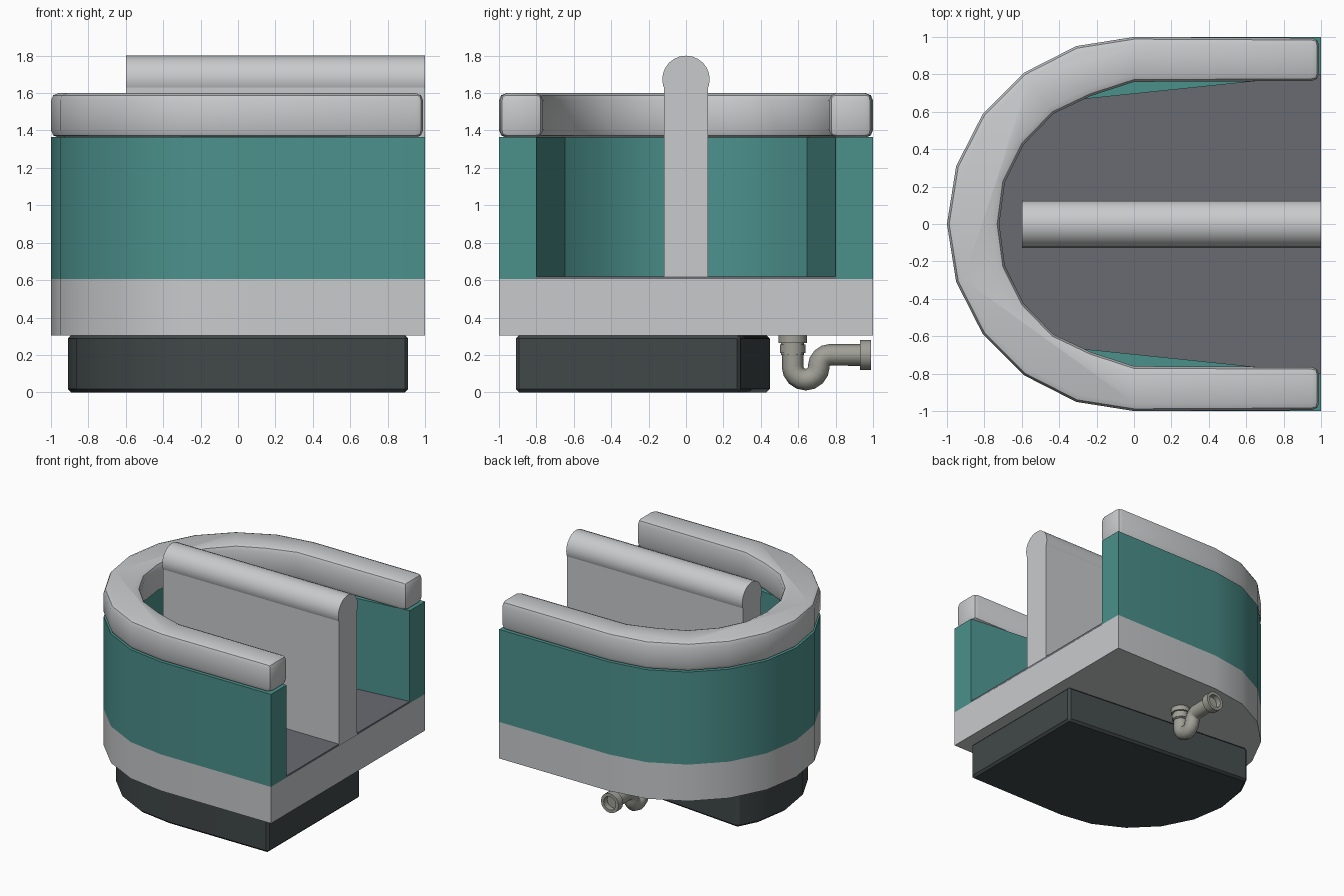
import bpy, bmesh
from math import sin, cos, pi, radians
from mathutils import Vector, Matrix

cube = bpy.data.objects.get("Cube")
if cube:
    bpy.data.objects.remove(cube, do_unlink=True)


def material(name, r, g, b):
    m = bpy.data.materials.new(name)
    m.use_nodes = True
    m.diffuse_color = (r, g, b, 1)
    m.node_tree.nodes["Principled BSDF"].inputs["Base Color"].default_value = (r, g, b, 1)
    return m


GREY = material("light grey", 0.58, 0.59, 0.6)
TEAL = material("teal", 0.07, 0.28, 0.26)
FLOOR = material("floor grey", 0.14, 0.145, 0.165)
DARK = material("dark plinth", 0.053, 0.065, 0.065)
PIPE = material("pipe grey", 0.35, 0.35, 0.31)


def finish(obj, mat, bevel=0, segments=2, angle=30):
    """Material, optional bevel and smooth shading."""
    obj.data.materials.clear()
    obj.data.materials.append(mat)
    bpy.ops.object.select_all(action="DESELECT")
    obj.select_set(True)
    bpy.context.view_layer.objects.active = obj
    if bevel:
        mod = obj.modifiers.new("Bevel", "BEVEL")
        mod.width = bevel
        mod.segments = segments
        mod.limit_method = "ANGLE"
        mod.angle_limit = radians(40)
        bpy.ops.object.modifier_apply(modifier=mod.name)
    bpy.ops.object.shade_smooth_by_angle(angle=radians(angle))
    return obj


def from_bmesh(name, bm):
    bmesh.ops.recalc_face_normals(bm, faces=bm.faces)
    mesh = bpy.data.meshes.new(name)
    bm.to_mesh(mesh)
    bm.free()
    obj = bpy.data.objects.new(name, mesh)
    bpy.context.collection.objects.link(obj)
    return obj


def prism(name, points, offset):
    """Closed outline of 3D points extruded by an offset."""
    bm = bmesh.new()
    face = bm.faces.new([bm.verts.new(p) for p in points])
    ext = bmesh.ops.extrude_face_region(bm, geom=[face])
    verts = [v for v in ext["geom"] if isinstance(v, bmesh.types.BMVert)]
    bmesh.ops.translate(bm, verts=verts, vec=Vector(offset))
    return from_bmesh(name, bm)


def slab(name, outline, z0, z1):
    return prism(name, [(x, y, z0) for x, y in outline], (0, 0, z1 - z0))


def arc(r, first=0, last=10):
    """Ten-sided half circle bulging to -x, from +y round to -y."""
    return [(-r * sin(i * pi / 10), r * cos(i * pi / 10)) for i in range(first, last + 1)]


outer = [(1, 1)] + arc(1) + [(1, -1)]
inner = [(1, 0.8)] + arc(0.8, 2, 8) + [(1, -0.8)]

# Platform, floor and surrounding wall
finish(slab("platform", outer, 0.305, 0.605), GREY)
finish(slab("floor", inner, 0.6, 0.62), FLOOR)
finish(slab("wall", outer + inner[::-1], 0.605, 1.365), TEAL)

# Rounded rail on top of the wall
half = [(0, 0.76), (-0.23, 0.685), (-0.43, 0.59), (-0.59, 0.425), (-0.69, 0.225)]
rail_inner = ([(0.99, 0.765)] + half + [(-0.72, 0)]
              + [(x, -y) for x, y in half[::-1]] + [(0.99, -0.765)])
rail_outer = [(0.99, 0.995)] + arc(1) + [(0.99, -0.995)]
finish(slab("rail", rail_outer + rail_inner[::-1], 1.362, 1.6), GREY, 0.04)

# Plinth cut short at the back
plinth = [(0.91, 0.29), (-0.78, 0.45)] + arc(0.91, 4) + [(0.91, -0.91)]
finish(slab("plinth", plinth, 0, 0.305), DARK, 0.018, 1)

# Dividing panel with a round cap
panel = [(-0.6, y, z) for y, z in ((-0.118, 0.61), (0.118, 0.61), (0.118, 1.67), (-0.118, 1.67))]
finish(prism("divider_panel", panel, (1.6, 0, 0)), GREY)
cap = [(-0.6, 0.127 * cos(i * pi / 12), 1.673 + 0.127 * sin(i * pi / 12)) for i in range(24)]
finish(prism("divider_cap", cap, (1.6, 0, 0)), GREY)

# Drain pipe: down, round a trap, then out to the back
path = [(0.57, 0.3)]
path += [(0.64 - 0.07 * cos(i * pi / 8), 0.138 - 0.07 * sin(i * pi / 8)) for i in range(9)]
path += [(0.77 - 0.06 * cos(i * pi / 8), 0.14 + 0.06 * sin(i * pi / 8)) for i in range(1, 5)]
path += [(0.945, 0.2)]
curve = bpy.data.curves.new("drain_pipe", "CURVE")
curve.dimensions = "3D"
curve.bevel_depth = 0.058
curve.bevel_resolution = 2
curve.use_fill_caps = True
spline = curve.splines.new("POLY")
spline.points.add(len(path) - 1)
for point, (y, z) in zip(spline.points, path):
    point.co = (0, y, z, 1)
pipe = bpy.data.objects.new("drain_pipe", curve)
bpy.context.collection.objects.link(pipe)
bpy.ops.object.select_all(action="DESELECT")
pipe.select_set(True)
bpy.context.view_layer.objects.active = pipe
bpy.ops.object.convert(target="MESH")
finish(bpy.context.object, PIPE, angle=50)


def collar(name, radius, depth, centre, along_y=False, recess=0):
    """Short ring around the pipe, optionally hollowed at its outer end."""
    bm = bmesh.new()
    bmesh.ops.create_cone(bm, cap_ends=True, segments=16, radius1=radius,
                          radius2=radius, depth=depth)
    if recess:
        top = max(bm.faces, key=lambda f: f.calc_center_median().z)
        bmesh.ops.inset_region(bm, faces=[top], thickness=0.025)
        hole = bmesh.ops.extrude_discrete_faces(bm, faces=[top])["faces"][0]
        bmesh.ops.translate(bm, verts=hole.verts, vec=(0, 0, -recess))
    if along_y:
        bm.transform(Matrix.Rotation(-pi / 2, 4, "X"))
    bm.transform(Matrix.Translation(centre))
    finish(from_bmesh(name, bm), PIPE)


collar("upper_collar", 0.076, 0.04, (0, 0.57, 0.285))
collar("lower_collar", 0.068, 0.045, (0, 0.57, 0.232))
collar("neck_collar", 0.062, 0.1, (0, 0.57, 0.25))
collar("outlet_collar", 0.08, 0.06, (0, 0.96, 0.2), True, 0.045)
